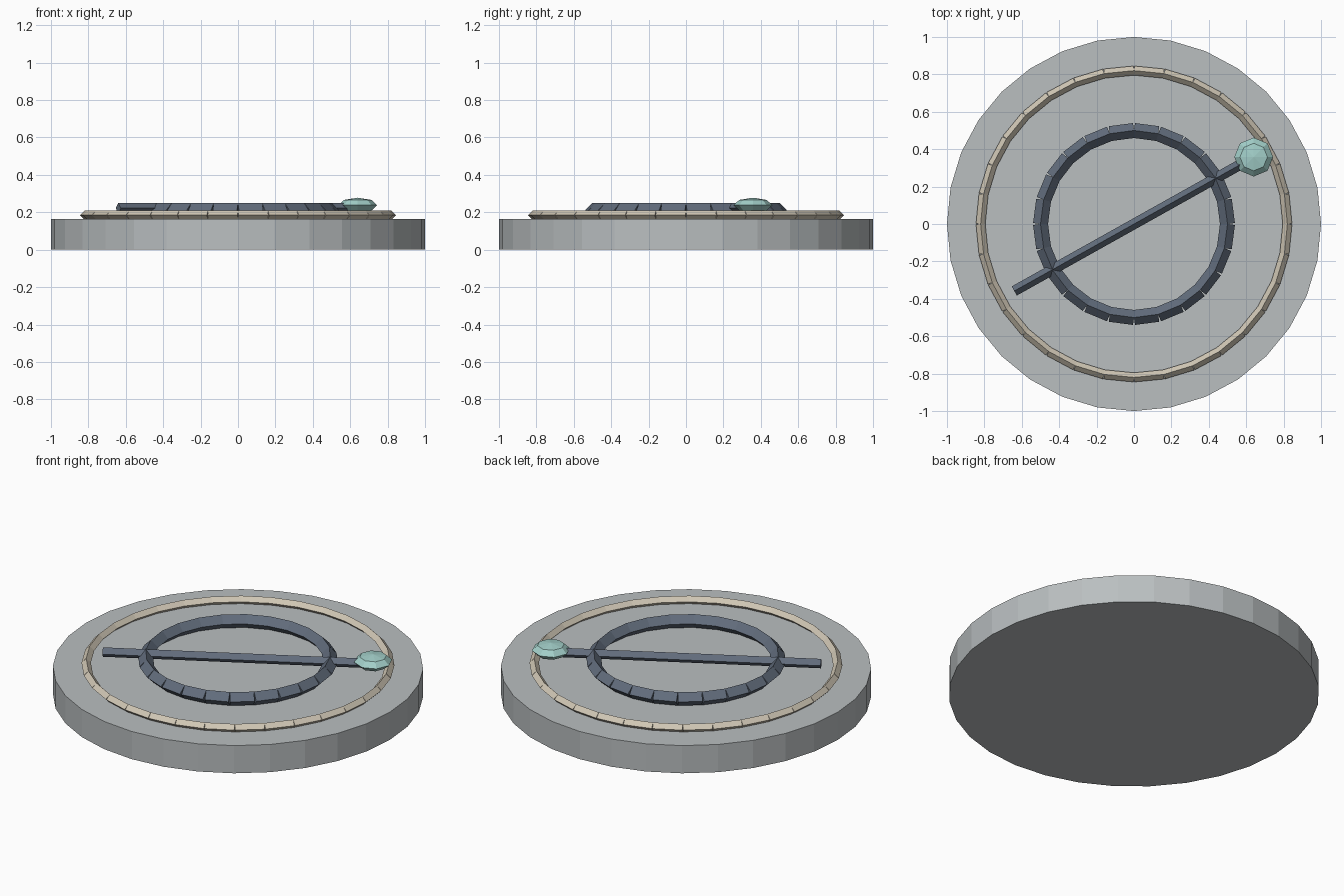
import bpy, bmesh
from math import pi, sin, cos, atan2
from mathutils import Vector, Matrix

if "Cube" in bpy.data.objects:
    bpy.data.objects.remove(bpy.data.objects["Cube"])


def material(name, rgb):
    m = bpy.data.materials.new(name)
    m.diffuse_color = (*rgb, 1)
    m.use_nodes = True
    m.node_tree.nodes["Principled BSDF"].inputs["Base Color"].default_value = m.diffuse_color
    return m


def finish(bm, name, mat):
    bmesh.ops.recalc_face_normals(bm, faces=bm.faces)
    mesh = bpy.data.meshes.new(name)
    bm.to_mesh(mesh)
    bm.free()
    mesh.materials.append(mat)
    obj = bpy.data.objects.new(name, mesh)
    bpy.context.collection.objects.link(obj)
    return obj


def add_rod(bm, a, b, r):
    """Straight four-sided rod, one edge facing up, square-cut ends."""
    d = b - a
    m = (Matrix.Translation((a + b) / 2)
         @ Matrix.Rotation(atan2(d.y, d.x), 4, 'Z')
         @ Matrix.Rotation(pi / 2, 4, 'Y'))
    bmesh.ops.create_cone(bm, cap_ends=True, segments=4, radius1=r,
                          radius2=r, depth=d.length, matrix=m)


def rod_ring(name, count, radius, r, z, mat):
    bm = bmesh.new()
    pts = [Vector((radius * cos(2 * pi * i / count),
                   radius * sin(2 * pi * i / count), z)) for i in range(count)]
    for i in range(count):
        add_rod(bm, pts[i], pts[(i + 1) % count], r)
    return finish(bm, name, mat)


stone = material("stone", (0.49, 0.52, 0.53))
sand = material("sand", (0.63, 0.57, 0.46))
navy = material("navy", (0.12, 0.15, 0.20))
teal = material("teal", (0.36, 0.62, 0.58))

# Base disc
H = 0.165
bm = bmesh.new()
bmesh.ops.create_cone(bm, cap_ends=True, segments=32, radius1=1, radius2=1,
                      depth=H, matrix=Matrix.Translation((0, 0, H / 2)))
finish(bm, "base_disc", stone)

# Rings of straight rods
rod_ring("outer_ring", 32, 0.82, 0.025, 0.185, sand)
rod_ring("inner_ring", 24, 0.50, 0.04, 0.21, navy)

# Diagonal bar
tip = Vector((0.64, 0.358, 0))
up = Vector((0, 0, 0.222))
bm = bmesh.new()
add_rod(bm, up - tip, up + tip, 0.028)
finish(bm, "diagonal_bar", navy)

# Flattened faceted gem at the bar's end
bm = bmesh.new()
bmesh.ops.create_uvsphere(bm, u_segments=8, v_segments=4, radius=1,
                          matrix=Matrix.Translation((tip.x, tip.y, 0.238))
                          @ Matrix.Diagonal((0.104, 0.104, 0.04, 1)))
finish(bm, "gem", teal)
